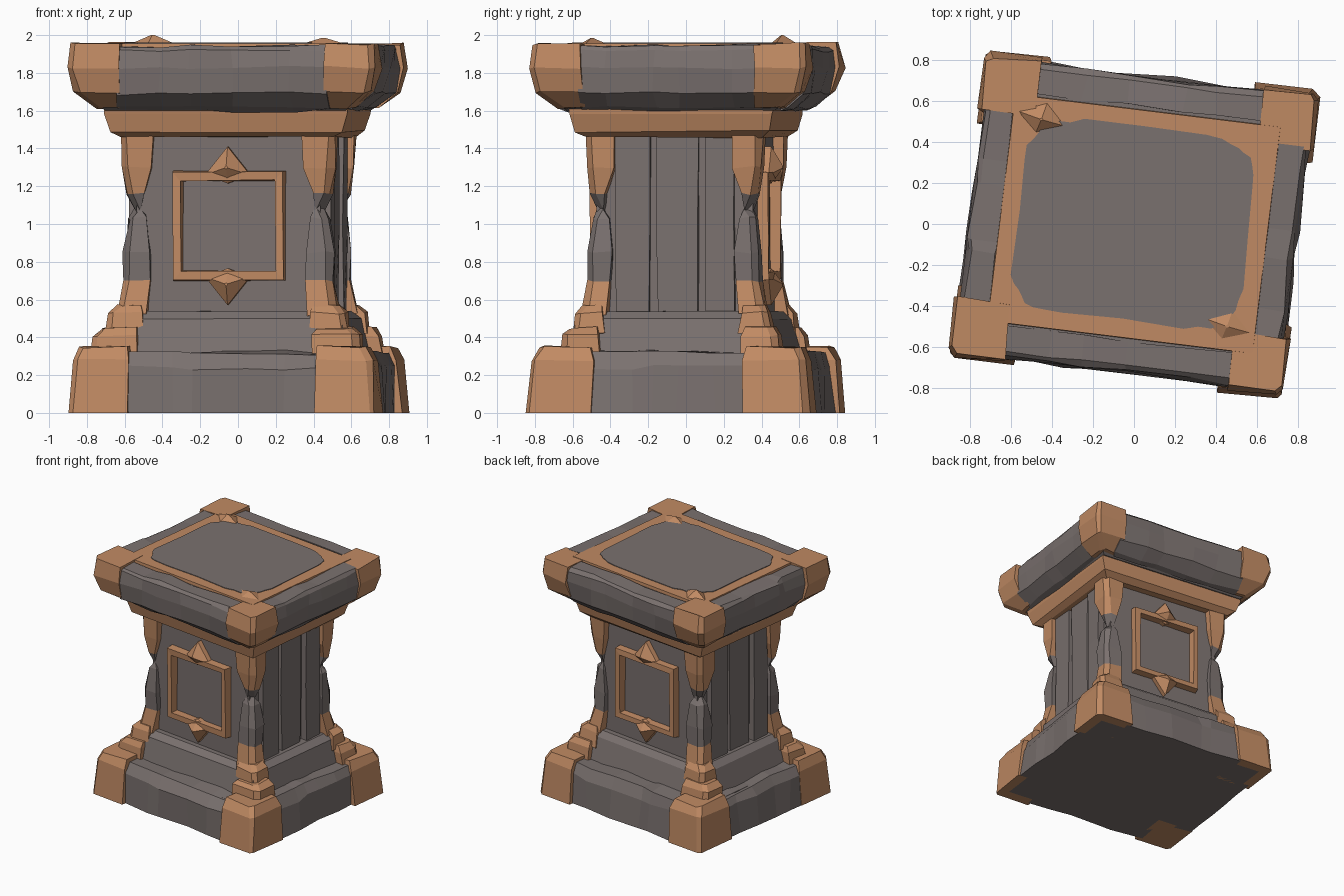
import bpy, bmesh, math, random
from mathutils import Matrix, Vector

if "Cube" in bpy.data.objects:
    bpy.data.objects.remove(bpy.data.objects["Cube"])

random.seed(4)
TURN = Matrix.Rotation(math.radians(-7), 3, 'Z')   # whole plinth is twisted slightly


def material(name, rgb):
    m = bpy.data.materials.new(name)
    m.diffuse_color = (*rgb, 1)
    m.use_nodes = True
    m.node_tree.nodes["Principled BSDF"].inputs["Base Color"].default_value = m.diffuse_color
    return m


GREY, ORANGE = 0, 1
MATS = [material("grey_stone", (0.195, 0.165, 0.158)),
        material("orange_stone", (0.53, 0.255, 0.125))]


def loft(name, rings, bands, jitter=0.0, closed=False):
    """Skin equal-length point rings; bands = one material, or one per gap."""
    bm = bmesh.new()
    rows = []
    for ring in rings:
        row = []
        for p in ring:
            v = Vector(p) + Vector([random.uniform(-jitter, jitter) for _ in range(3)])
            v.z = max(v.z, 0.0) if p[2] > 0 else 0.0
            row.append(bm.verts.new(TURN @ v))
        rows.append(row)
    n, k = len(rings), len(rings[0])
    if isinstance(bands, int):
        bands = [bands] * n
    for i in range(n if closed else n - 1):
        a, b = rows[i], rows[(i + 1) % n]
        for j in range(k):
            f = bm.faces.new((a[j], a[(j + 1) % k], b[(j + 1) % k], b[j]))
            f.material_index = bands[i]
    if not closed:
        bm.faces.new(rows[0]).material_index = bands[0]
        bm.faces.new(rows[-1]).material_index = bands[n - 2]
    bmesh.ops.recalc_face_normals(bm, faces=bm.faces)
    me = bpy.data.meshes.new(name)
    bm.to_mesh(me)
    bm.free()
    for m in MATS:
        me.materials.append(m)
    ob = bpy.data.objects.new(name, me)
    bpy.context.collection.objects.link(ob)
    return ob


def stack(name, levels, mat, jitter=0.0):
    """Centred rectangular tiers: levels of (z, half x, half y)."""
    loft(name, [[(-x, -y, z), (x, -y, z), (x, y, z), (-x, y, z)] for z, x, y in levels],
         mat, jitter)


def corners(name, levels, bands, jitter, cut=0.03):
    """Four corner stones: levels of (z, outer x, outer y, inner x, inner y)."""
    for sx in (-1, 1):
        for sy in (-1, 1):
            rings = [[(sx * x, sy * y, z) for x, y in
                      ((ix, iy), (ox, iy), (ox, oy - cut), (ox - cut, oy), (ix, oy))]
                     for z, ox, oy, ix, iy in levels]
            loft(name, rings, bands, jitter)


def on_side(side, t, d, z):
    """Point on a side: t along it, d outward. 0 front, 1 right, 2 back, 3 left."""
    return [(t, -d, z), (d, t, z), (-t, d, z), (-d, -t, z)][side]


def beams(name, profile, half, length, jitter, cuts=5):
    """Four rough beams: profile of (offset from half size, z)."""
    for side in range(4):
        h, l = (half[1], length[0]) if side % 2 == 0 else (half[0], length[1])
        rings = []
        for i in range(cuts + 1):
            t = -l + 2 * l * i / cuts
            if 0 < i < cuts:
                t += random.uniform(-0.07, 0.07)
            rings.append([on_side(side, t, h + d, z) for d, z in profile])
        loft(name, rings, GREY, jitter)


# Base: core, rough beams and corner stones
stack("base_core", [(0, 0.74, 0.67), (0.31, 0.72, 0.65)], GREY)
beams("base_beam", [(-0.25, 0), (-0.025, 0), (-0.035, 0.24), (-0.075, 0.315), (-0.25, 0.325)],
      (0.82, 0.75), (0.53, 0.43), 0.014)
corners("base_corner", [(0, 0.82, 0.76, 0.50, 0.40), (0.28, 0.80, 0.735, 0.50, 0.40),
                        (0.35, 0.765, 0.70, 0.51, 0.41)], ORANGE, 0.008)

# Stepped plinth above the base
stack("step", [(0.28, 0.665, 0.565), (0.50, 0.61, 0.51), (0.54, 0.56, 0.46)], GREY, 0.006)
corners("step_corner_low", [(0.30, 0.72, 0.585, 0.47, 0.38), (0.41, 0.71, 0.57, 0.47, 0.38),
                            (0.45, 0.67, 0.54, 0.48, 0.39)], ORANGE, 0.008)
corners("step_corner_high", [(0.42, 0.645, 0.53, 0.44, 0.36), (0.53, 0.63, 0.515, 0.45, 0.37),
                             (0.57, 0.59, 0.485, 0.46, 0.38)], ORANGE, 0.007)

# Shaft with worn corner posts, notched at mid height
stack("shaft", [(0.5, 0.49, 0.42), (1.5, 0.49, 0.415)], GREY)
corners("shaft_post", [(0.52, 0.59, 0.49, 0.43, 0.35), (0.70, 0.557, 0.457, 0.42, 0.34),
                       (0.85, 0.56, 0.458, 0.42, 0.33), (1.03, 0.535, 0.437, 0.44, 0.35),
                       (1.08, 0.505, 0.415, 0.46, 0.37), (1.16, 0.545, 0.445, 0.45, 0.36),
                       (1.30, 0.568, 0.467, 0.41, 0.32), (1.48, 0.575, 0.475, 0.40, 0.31)],
        [ORANGE, GREY, GREY, GREY, GREY, ORANGE, ORANGE], 0.008, 0.035)

# Vertical planks on the left and right sides
for side in (1, 3):
    for a, b, d in ((-0.31, -0.13, 0.535), (-0.09, 0.13, 0.525), (0.17, 0.32, 0.54)):
        loft("side_plank", [[on_side(side, t, e, z) for t, e in
                             ((a, 0.45), (a, d), (b, d), (b, 0.45))] for z in (0.5, 1.0, 1.49)],
             GREY, 0.007)

# Framed panels with pointed ornaments on front and back
for side in (0, 2):
    rings = []
    for sx, sz in ((-1, -1), (1, -1), (1, 1), (-1, 1)):
        rings.append([on_side(side, sx * w + 0.005, d, 0.99 + sz * h) for w, h, d in
                      ((0.30, 0.29, 0.40), (0.295, 0.285, 0.475),
                       (0.25, 0.24, 0.475), (0.245, 0.235, 0.40))])
    loft("panel_frame", rings, ORANGE, 0.005, closed=True)
    for s in (-1, 1):
        kite = [(-0.12, 0.27), (0, 0.42), (0.12, 0.27), (0, 0.225)]
        loft("frame_ornament", [
            [on_side(side, t, 0.41, 0.99 + s * h) for t, h in kite],
            [on_side(side, t, 0.455, 0.99 + s * h) for t, h in kite],
            [on_side(side, t * 0.08, 0.515, 0.99 + s * (0.31 + (h - 0.31) * 0.1))
             for t, h in kite]], ORANGE)

# Cornice under the cap
stack("cornice", [(1.46, 0.57, 0.47), (1.49, 0.615, 0.52), (1.58, 0.645, 0.54),
                  (1.63, 0.65, 0.55)], ORANGE, 0.006)

# Cap: core, rough beams and corner stones
stack("cap_core", [(1.60, 0.64, 0.55), (1.68, 0.74, 0.66), (1.93, 0.74, 0.66)], GREY)
beams("cap_beam", [(-0.175, 1.60), (-0.13, 1.615), (-0.04, 1.69), (-0.02, 1.83), (-0.03, 1.92),
                   (-0.05, 1.942), (-0.175, 1.945)], (0.82, 0.745), (0.57, 0.48), 0.011)
corners("cap_corner", [(1.615, 0.69, 0.60, 0.53, 0.45), (1.70, 0.79, 0.71, 0.54, 0.45),
                       (1.83, 0.825, 0.745, 0.55, 0.46), (1.955, 0.805, 0.725, 0.55, 0.46)],
        ORANGE, 0.009)

# Top: orange border with a grey worn centre
stack("top_border", [(1.90, 0.655, 0.56), (1.955, 0.65, 0.555)], ORANGE)
outline = []
for i in range(40):
    a = 2 * math.pi * i / 40
    c, s = math.cos(a), math.sin(a)
    r = random.uniform(0.97, 1.02)
    outline.append((0.57 * r * math.copysign(abs(c) ** 0.35, c),
                    0.475 * r * math.copysign(abs(s) ** 0.35, s)))
loft("top_centre", [[(x, y, z) for x, y in outline] for z in (1.952, 1.96)], GREY)

# Raised chips on the top
for x, y, z in ((-0.51, 0.45, 2.0), (0.51, -0.44, 1.985)):
    foot = [(-0.13, 0.03), (-0.02, -0.07), (0.13, -0.02), (0.02, 0.09)]
    loft("top_chip", [[(x + u * k, y + v * k, h) for u, v in foot]
                      for k, h in ((1, 1.95), (0.08, z))], ORANGE)
